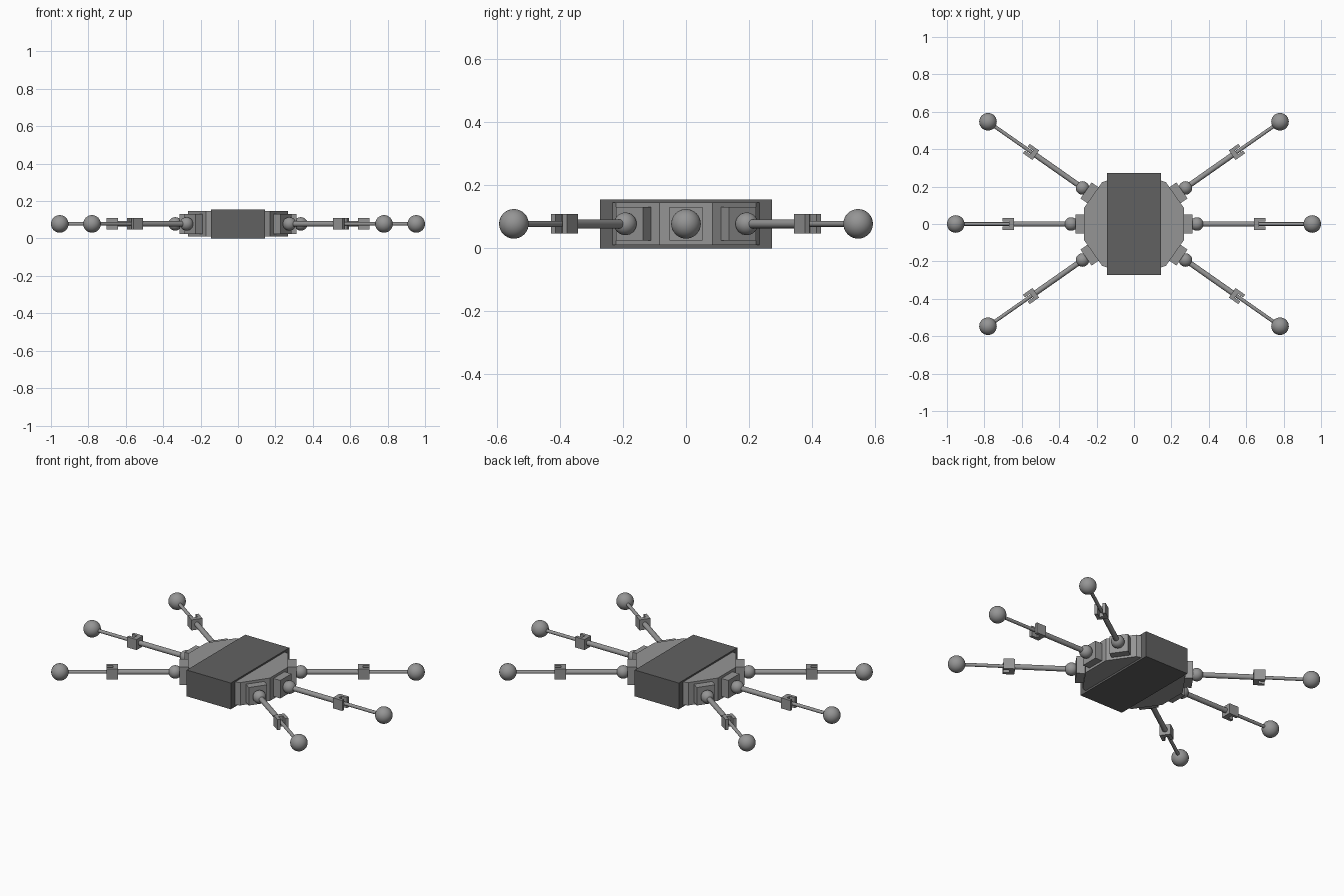
import bpy, bmesh
from math import radians, cos, sin, tan, pi
from mathutils import Matrix, Vector

if "Cube" in bpy.data.objects:
    bpy.data.objects.remove(bpy.data.objects["Cube"])

ZC = 0.078  # height of the leg plane


def material(name, v):
    mat = bpy.data.materials.new(name)
    mat.diffuse_color = (v, v, v, 1)
    mat.use_nodes = True
    mat.node_tree.nodes["Principled BSDF"].inputs["Base Color"].default_value = mat.diffuse_color
    return mat


dark = material("dark_grey", 0.12)
mid = material("mid_grey", 0.3)


def finish(bm, name, matrix=None, smooth=False, mat=mid):
    if matrix is not None:
        bm.transform(matrix)
    bmesh.ops.recalc_face_normals(bm, faces=bm.faces)
    for f in bm.faces:
        f.smooth = smooth and len(f.verts) <= 4
    me = bpy.data.meshes.new(name)
    bm.to_mesh(me)
    bm.free()
    me.materials.append(mat)
    ob = bpy.data.objects.new(name, me)
    bpy.context.collection.objects.link(ob)
    return ob


def box(name, centre, size, matrix=None, mat=mid):
    bm = bmesh.new()
    bmesh.ops.create_cube(bm, size=1, matrix=Matrix.Translation(centre) @ Matrix.Diagonal((*size, 1)))
    return finish(bm, name, matrix, mat=mat)


def prism(name, points, z0, z1, matrix=None):
    bm = bmesh.new()
    face = bm.faces.new([bm.verts.new((x, y, z0)) for x, y in points])
    ext = bmesh.ops.extrude_face_region(bm, geom=[face])
    bmesh.ops.translate(bm, vec=(0, 0, z1 - z0),
                        verts=[v for v in ext["geom"] if isinstance(v, bmesh.types.BMVert)])
    # close the underside if the extrusion consumed it
    if not any(all(abs(v.co.z - z0) < 1e-6 for v in f.verts) for f in bm.faces):
        bmesh.ops.holes_fill(bm, edges=[e for e in bm.edges if e.is_boundary], sides=0)
    return finish(bm, name, matrix)


def ball(name, x, r, matrix):
    bm = bmesh.new()
    bmesh.ops.create_uvsphere(bm, u_segments=32, v_segments=16, radius=r,
                              matrix=Matrix.Translation((x, 0, 0)))
    return finish(bm, name, matrix, True)


def rod(name, x0, x1, r, matrix):
    bm = bmesh.new()
    bmesh.ops.create_cone(bm, cap_ends=True, segments=24, radius1=r, radius2=r, depth=x1 - x0,
                          matrix=Matrix.Translation(((x0 + x1) / 2, 0, 0)) @ Matrix.Rotation(pi / 2, 4, "Y"))
    return finish(bm, name, matrix, True)


# central box
box("centre_box", (0, 0, 0.0775), (0.288, 0.546, 0.155), mat=dark)

# faceted hull: flat faces turned toward each leg
R = 0.268 / cos(radians(17.5))
half = [(R * cos(radians(a)), R * sin(radians(a))) for a in (-52.5, -17.5, 17.5, 52.5)]
x3, y3 = half[3]
xi = 0.12
yi = y3 + (x3 - xi) * tan(radians(20))
half = [(xi, -yi)] + half + [(xi, yi)]
prism("hull", half + [(-x, -y) for x, y in half], 0.011, 0.146)

# knee outline: block with a slot open toward the foot
k, s = 0.031, 0.013
fork = [(-k, -k), (k, -k), (k, -s), (-0.004, -s), (-0.004, s), (k, s), (k, k), (-k, k)]

# six legs, each built along +x then turned into place
for i, angle in enumerate((0, 35, 145, 180, 215, 325), 1):
    m = Matrix.Rotation(radians(angle), 4, "Z") @ Matrix.Translation((0, 0, ZC))
    box(f"leg_mount_{i}", (0.281, 0, 0), (0.064, 0.104, 0.106), m)
    ball(f"hip_ball_{i}", 0.336, 0.036, m)
    rod(f"upper_leg_{i}", 0.336, 0.65, 0.0145, m)
    prism(f"knee_{i}", fork, -k, k, m @ Matrix.Translation((0.672, 0, 0)))
    rod(f"lower_leg_{i}", 0.66, 0.953, 0.0095, m)
    ball(f"foot_{i}", 0.953, 0.047, m)
